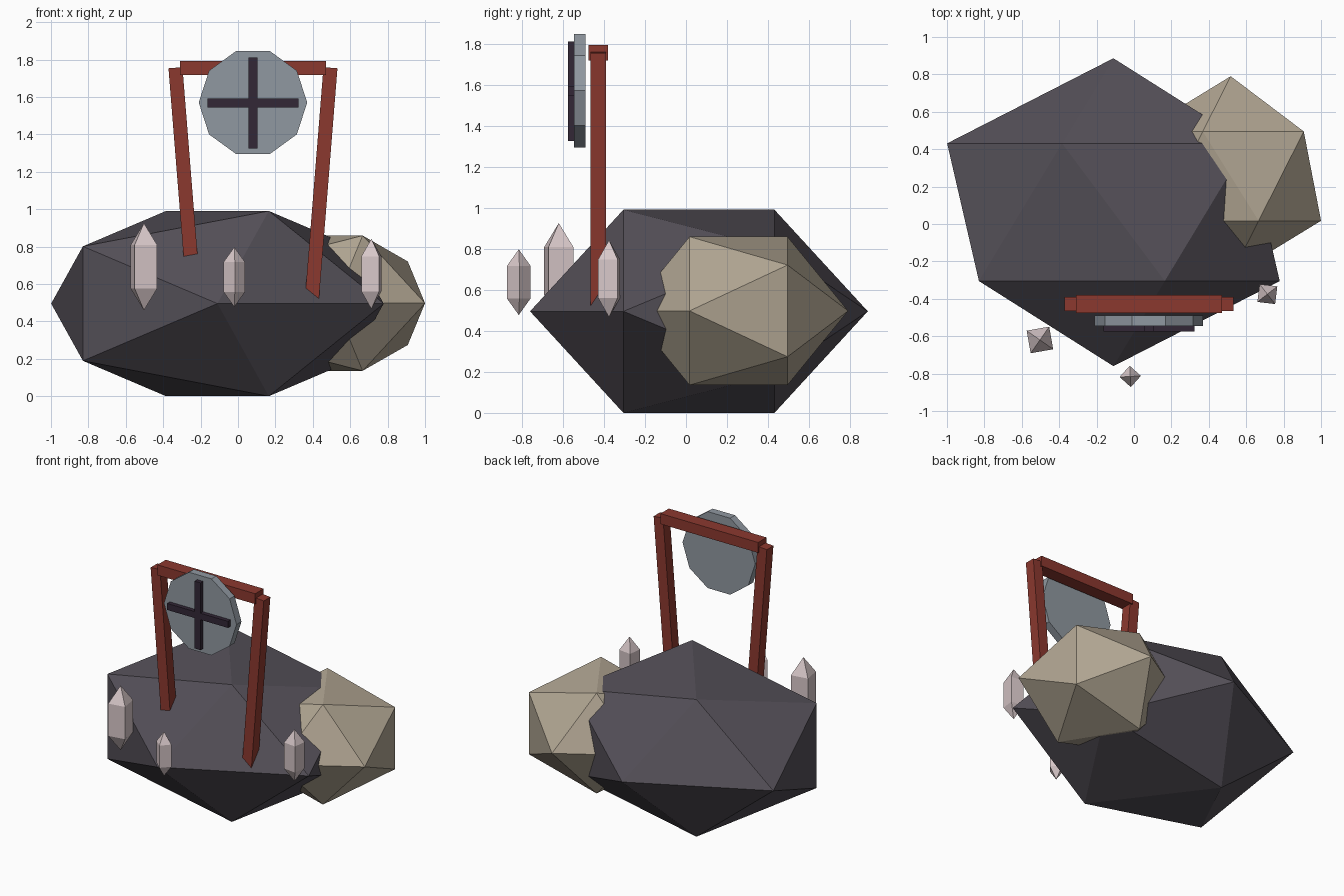
import bpy
import math

cube = bpy.data.objects.get("Cube")
if cube:
    bpy.data.objects.remove(cube, do_unlink=True)


def material(name, color):
    mat = bpy.data.materials.new(name)
    mat.use_nodes = True
    mat.diffuse_color = (*color, 1)
    for node in mat.node_tree.nodes:
        if node.type == "BSDF_PRINCIPLED":
            node.inputs["Base Color"].default_value = (*color, 1)
    return mat


dark_stone = material("dark stone", (0.09, 0.08, 0.098))
tan_stone = material("tan stone", (0.44, 0.38, 0.29))
red_wood = material("red wood", (0.26, 0.04, 0.028))
grey_metal = material("grey metal", (0.28, 0.315, 0.355))
dark_plum = material("dark plum", (0.032, 0.02, 0.037))
pale_crystal = material("pale crystal", (0.68, 0.57, 0.58))


def finish(name, mat, scale=(1, 1, 1)):
    obj = bpy.context.object
    obj.name = name
    obj.scale = scale
    obj.data.materials.append(mat)
    return obj


def rock(name, mat, center, radii):
    # Faceted boulder with its poles along y
    bpy.ops.mesh.primitive_ico_sphere_add(
        subdivisions=1, radius=1, location=center, rotation=(math.pi / 2, 0, 0))
    finish(name, mat, (radii[0], radii[2], radii[1]))


def box(name, mat, center, size, tilt=0):
    bpy.ops.mesh.primitive_cube_add(size=1, location=center, rotation=(0, tilt, 0))
    finish(name, mat, size)


def crystal(name, center, radius, half_height, turn):
    # Stretched octahedron
    bpy.ops.mesh.primitive_uv_sphere_add(
        segments=4, ring_count=2, radius=1, location=center,
        rotation=(0, 0, math.radians(turn)))
    finish(name, pale_crystal, (radius, radius, half_height))


# Boulders
rock("large_rock", dark_stone, (-0.11, 0.063, 0.495), (0.994, 0.823, 0.582))
rock("small_rock", tan_stone, (0.517, 0.256, 0.497), (0.54, 0.534, 0.425))

# Gate: two leaning posts and a cross beam
MID_X, GATE_Y = 0.08, -0.428
for side, label in ((-1, "right"), (1, "left")):
    box(label + "_post", red_wood, (MID_X + side * 0.364, GATE_Y, 1.128),
        (0.075, 0.075, 1.26), side * 0.08)
box("cross_beam", red_wood, (MID_X, GATE_Y, 1.755), (0.78, 0.095, 0.075))

# Disc with a cross on its front
bpy.ops.mesh.primitive_cylinder_add(
    vertices=10, radius=0.29, depth=0.056, location=(MID_X, -0.517, 1.57),
    rotation=(math.pi / 2, 0, math.pi / 2))
disc = finish("disc", grey_metal)
disc.rotation_euler = (math.pi / 2, math.pi / 2, 0)
box("cross_upright", dark_plum, (MID_X, -0.555, 1.568), (0.047, 0.04, 0.485))
box("cross_bar", dark_plum, (MID_X, -0.555, 1.568), (0.485, 0.04, 0.047))

# Crystals around the front
crystal("right_crystal", (-0.503, -0.62, 0.692), 0.1, 0.233, -35)
crystal("middle_crystal", (-0.02, -0.815, 0.637), 0.066, 0.16, 3)
crystal("left_crystal", (0.713, -0.375, 0.654), 0.078, 0.188, 38)
